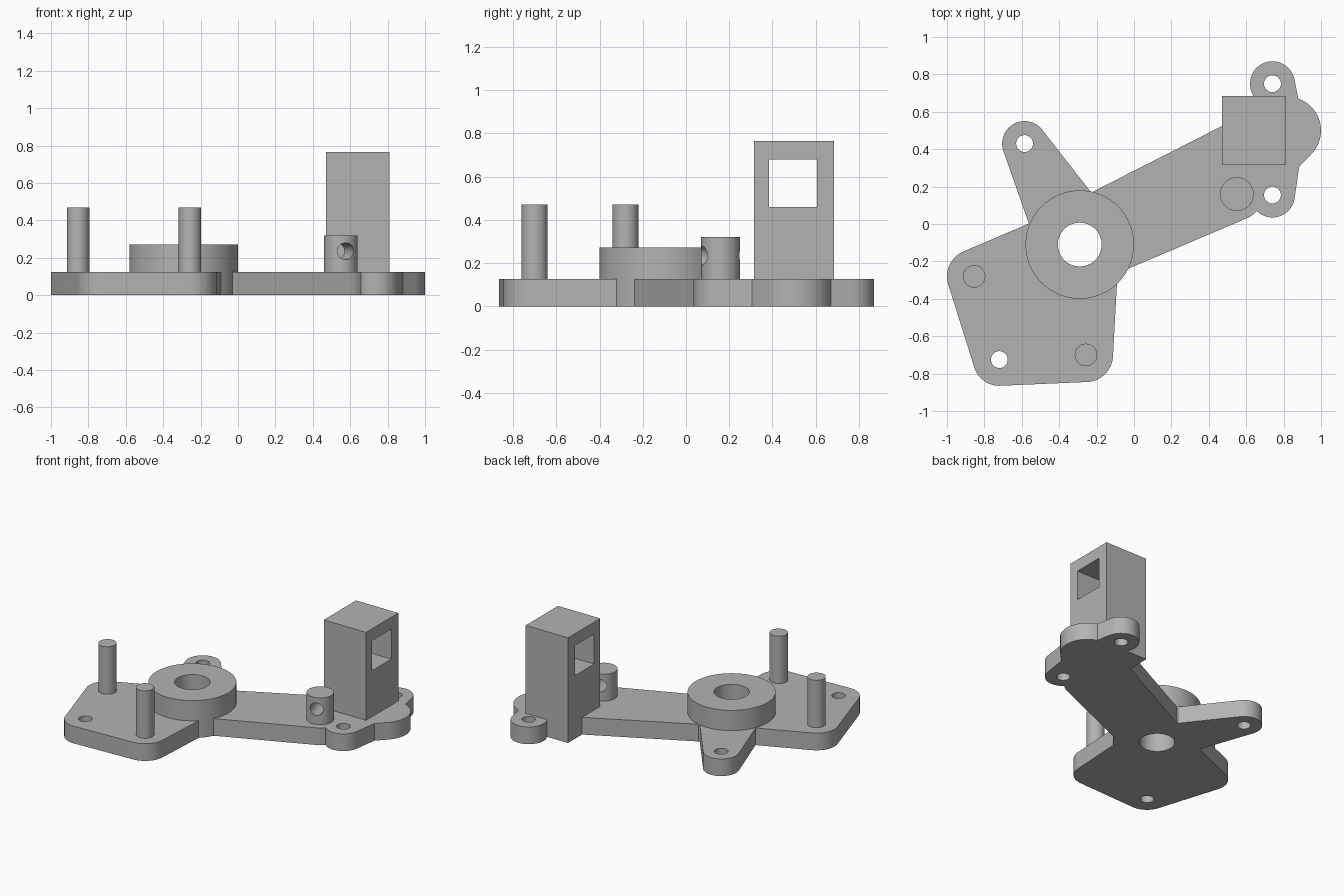
import bpy, bmesh, math
from mathutils import Vector, Matrix
from mathutils.geometry import convex_hull_2d

cube = bpy.data.objects.get("Cube")
if cube:
    bpy.data.objects.remove(cube, do_unlink=True)

grey = bpy.data.materials.new("plain grey")
grey.use_nodes = True
GREY = (0.45, 0.45, 0.45, 1)
grey.diffuse_color = GREY
grey.node_tree.nodes["Principled BSDF"].inputs["Base Color"].default_value = GREY

T = 0.125                  # plate thickness
HUB = (-0.29, -0.11)
STUD_POSTS = [(-0.855, -0.28), (-0.257, -0.70)]
PIVOT = (0.55, 0.16)
LOBE = (0.82, 0.5)
EAR = (-0.585, 0.43)
END_EARS = [(0.74, 0.75), (0.74, 0.155)]
CORNER = (-0.72, -0.725)


def prism(name, outline, z0, z1):
    """Extrude a 2D outline between two heights."""
    bm = bmesh.new()
    face = bm.faces.new([bm.verts.new((x, y, z0)) for x, y in outline])
    top = bmesh.ops.extrude_face_region(bm, geom=[face])["geom"]
    bmesh.ops.translate(bm, vec=(0, 0, z1 - z0),
                        verts=[v for v in top if isinstance(v, bmesh.types.BMVert)])
    bmesh.ops.recalc_face_normals(bm, faces=bm.faces)
    mesh = bpy.data.meshes.new(name)
    bm.to_mesh(mesh)
    bm.free()
    mesh.materials.append(grey)
    obj = bpy.data.objects.new(name, mesh)
    bpy.context.collection.objects.link(obj)
    return obj


def ring(centre, r, n=64):
    return [(centre[0] + r * math.cos(math.tau * i / n),
             centre[1] + r * math.sin(math.tau * i / n)) for i in range(n)]


def hull(name, *circles):
    """Flat plate wrapped tightly around several circles."""
    pts = [Vector(p) for c, r in circles for p in ring(c, r)]
    return prism(name, [pts[i] for i in convex_hull_2d(pts)], 0, T)


def cylinder(name, centre, r, z0, z1):
    return prism(name, ring(centre, r), z0, z1)


def box(name, x0, x1, y0, y1, z0, z1):
    return prism(name, [(x0, y0), (x1, y0), (x1, y1), (x0, y1)], z0, z1)


def combine(obj, tools, operation):
    """Apply each tool to the object, then discard it."""
    for tool in tools:
        mod = obj.modifiers.new("cut", "BOOLEAN")
        mod.operation, mod.solver, mod.object = operation, "EXACT", tool
        bpy.context.view_layer.objects.active = obj
        bpy.ops.object.modifier_apply(modifier=mod.name)
        bpy.data.objects.remove(tool, do_unlink=True)


# Base plate: corner panel, long arm, small ears, hub disc and tower foot
plate = hull("base_plate", (HUB, 0.21), (CORNER, 0.14),
             *[(p, 0.145) for p in STUD_POSTS])
combine(plate, [
    hull("arm", (HUB, 0.22), (PIVOT, 0.14), (LOBE, 0.18)),
    hull("ear", (HUB, 0.22), (EAR, 0.12)),
    *[hull("end_ear", (p, 0.12), (LOBE, 0.09)) for p in END_EARS],
    cylinder("hub_disc", HUB, 0.29, 0, T),
    box("tower_foot", 0.47, 0.81, 0.315, 0.685, 0, T),
], "UNION")

# Screw holes and the main bore
combine(plate, [cylinder("hole", p, 0.045, -0.1, 0.3)
                for p in [EAR, CORNER, *END_EARS]]
        + [cylinder("bore", HUB, 0.117, -0.1, 0.5)], "DIFFERENCE")

# Raised hub ring
hub = cylinder("hub_ring", HUB, 0.29, T, 0.272)
combine(hub, [cylinder("bore", HUB, 0.117, 0, 0.5)], "DIFFERENCE")

# Tower with a square window through its sides
tower = box("tower", 0.47, 0.81, 0.315, 0.685, T, 0.765)
combine(tower, [box("window", 0.3, 1, 0.385, 0.605, 0.46, 0.678)], "DIFFERENCE")

# Short post with a cross hole
pivot = cylinder("drilled_post", PIVOT, 0.09, T, 0.32)
drill = cylinder("drill", (0, 0), 0.045, -0.2, 0.2)
aim = Vector((0.3, -0.95, 0)).to_track_quat("Z", "Y").to_matrix().to_4x4()
drill.data.transform(Matrix.Translation((*PIVOT, 0.235)) @ aim)
combine(pivot, [drill], "DIFFERENCE")

# Two tall stud posts
studs = [cylinder(name, p, 0.06, T, 0.47)
         for name, p in zip(("rear_stud", "front_stud"), STUD_POSTS)]

# Smooth the round walls, keep the rims sharp
bpy.ops.object.select_all(action="DESELECT")
for obj in [plate, hub, tower, pivot, *studs]:
    obj.select_set(True)
bpy.context.view_layer.objects.active = plate
bpy.ops.object.shade_smooth_by_angle(angle=math.radians(30))
